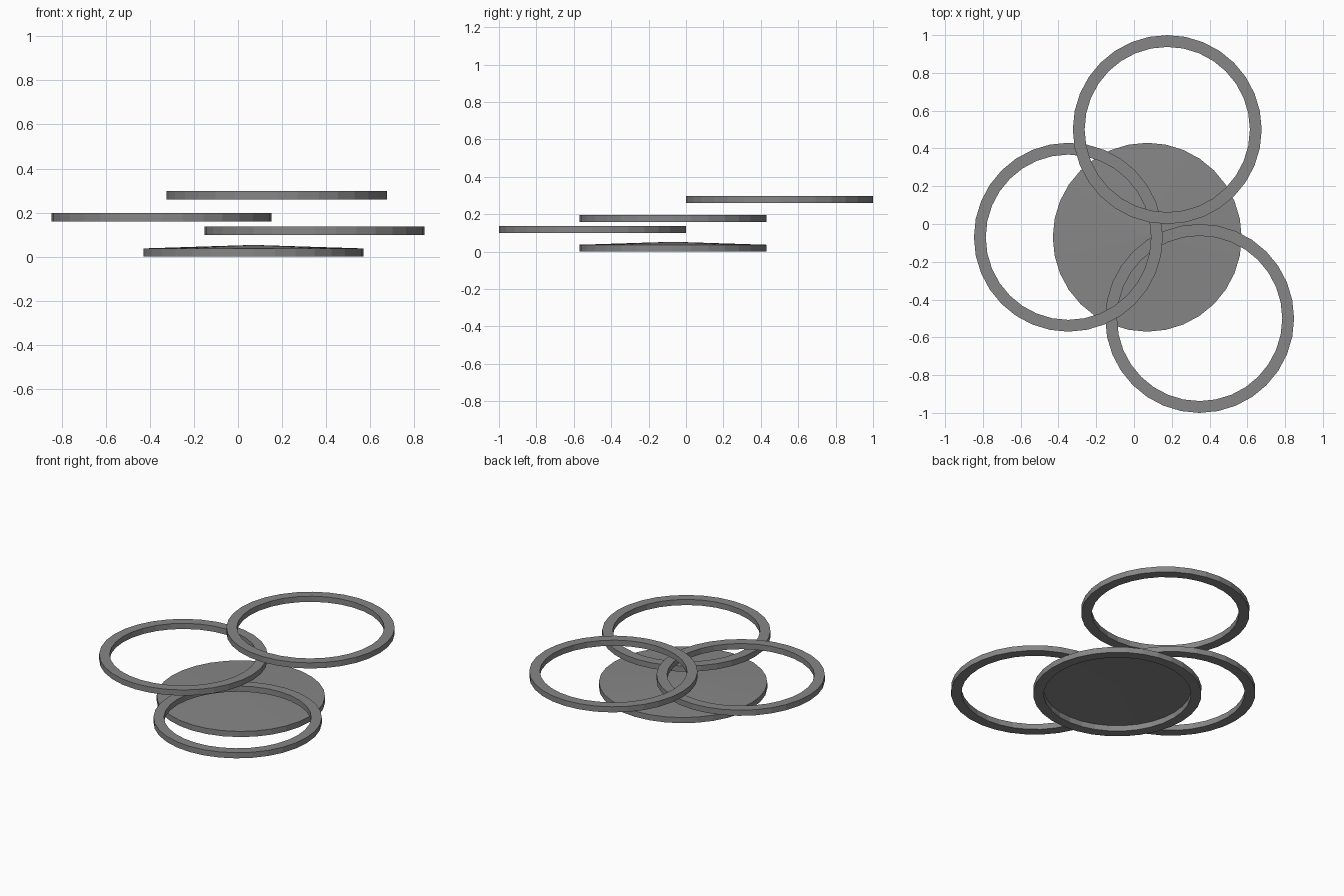
import bpy, bmesh, math

if "Cube" in bpy.data.objects:
    bpy.data.objects.remove(bpy.data.objects["Cube"])

SEGMENTS = 32
OUTER, INNER, HEIGHT = 0.5, 0.4375, 0.037

grey = bpy.data.materials.new("dark_grey")
grey.diffuse_color = (0.24, 0.24, 0.24, 1)
grey.use_nodes = True
grey.node_tree.nodes["Principled BSDF"].inputs["Base Color"].default_value = grey.diffuse_color


def lathe(name, profile, location, closed=True):
    """Revolve an (r, z) profile around z; r = 0 makes a pole."""
    bm = bmesh.new()
    rows = []
    for r, z in profile:
        if r == 0:
            rows.append([bm.verts.new((0, 0, z))] * SEGMENTS)
        else:
            rows.append([bm.verts.new((r * math.cos(2 * math.pi * i / SEGMENTS),
                                       r * math.sin(2 * math.pi * i / SEGMENTS), z))
                         for i in range(SEGMENTS)])
    pairs = list(zip(rows, rows[1:]))
    if closed:
        pairs.append((rows[-1], rows[0]))
    for a, b in pairs:
        for i in range(SEGMENTS):
            j = (i + 1) % SEGMENTS
            # profiles run counter-clockwise, so this winding faces outward
            bm.faces.new(list(dict.fromkeys((a[i], a[j], b[j], b[i]))))
    mesh = bpy.data.meshes.new(name)
    bm.to_mesh(mesh)
    bm.free()
    mesh.materials.append(grey)
    obj = bpy.data.objects.new(name, mesh)
    obj.location = location
    bpy.context.collection.objects.link(obj)
    return obj


# Three floating open rings
ring = [(INNER, 0), (OUTER, 0), (OUTER, HEIGHT), (INNER, HEIGHT)]
for name, location in (("low_ring", (0.3475, -0.5, 0.099)),
                       ("middle_ring", (-0.3475, -0.07, 0.16)),
                       ("high_ring", (0.176, 0.5, 0.26))):
    lathe(name, ring, location)

# Base dish: ring rim closed by a single-skin shallow cone, hollow underneath
dish = [(INNER, HEIGHT), (INNER, 0), (OUTER, 0), (OUTER, HEIGHT), (0, 0.053)]
lathe("base_dish", dish, (0.07, -0.07, 0), closed=False)
